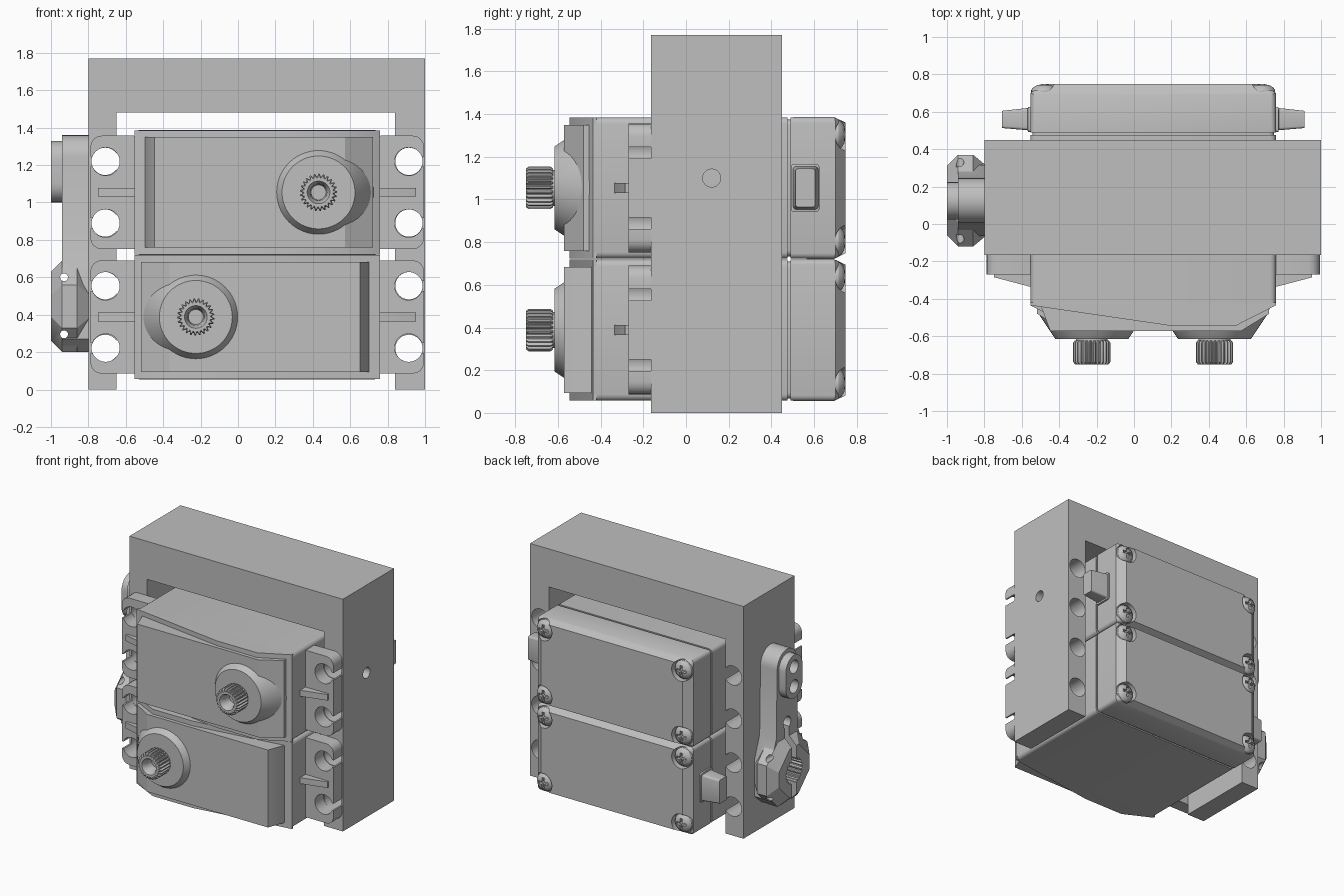
import bpy, bmesh, math
from mathutils import Matrix, Vector

if "Cube" in bpy.data.objects:
    bpy.data.objects.remove(bpy.data.objects["Cube"])

grey = bpy.data.materials.new("light grey")
grey.use_nodes = True
COLOUR = (0.52, 0.52, 0.52, 1)
grey.diffuse_color = COLOUR
grey.node_tree.nodes["Principled BSDF"].inputs["Base Color"].default_value = COLOUR

# Directions for extruding: maps (u, v, depth) to x, y, z
AXES = {"x": lambda u, v, d: (d, u, v),
        "y": lambda u, v, d: (u, d, v),
        "z": lambda u, v, d: (u, v, d)}


def finish(name, bm, place=None):
    bmesh.ops.recalc_face_normals(bm, faces=bm.faces)
    mesh = bpy.data.meshes.new(name)
    bm.to_mesh(mesh)
    bm.free()
    if place:
        mesh.transform(place)
    mesh.materials.append(grey)
    obj = bpy.data.objects.new(name, mesh)
    bpy.context.collection.objects.link(obj)
    return obj


def loft(name, axis, rings, place=None, bevel=0):
    """Skin equal outlines [(depth, points), ...]; bevel rounds the long edges."""
    bm = bmesh.new()
    loops = [[bm.verts.new(AXES[axis](u, v, d)) for u, v in pts] for d, pts in rings]
    n = len(loops[0])
    sides = []
    for a, b in zip(loops, loops[1:]):
        for i in range(n):
            j = (i + 1) % n
            bm.faces.new((a[i], a[j], b[j], b[i]))
            sides.append(bm.edges.get((a[i], b[i])))
    bm.faces.new(loops[0])
    bm.faces.new(loops[-1])
    if bevel:
        bmesh.ops.bevel(bm, geom=sides, offset=bevel, segments=4,
                        affect="EDGES", profile=0.5)
    return finish(name, bm, place)


def rect(u0, u1, v0, v1):
    return [(u0, v0), (u1, v0), (u1, v1), (u0, v1)]


def circle(u, v, r, n=40):
    return [(u + r * math.cos(2 * math.pi * i / n),
             v + r * math.sin(2 * math.pi * i / n)) for i in range(n)]


def slab(name, axis, pts, d0, d1, place=None, bevel=0):
    return loft(name, axis, [(d0, pts), (d1, pts)], place, bevel)


def turned(name, axis, u, v, profile, place=None, n=40):
    return loft(name, axis, [(d, circle(u, v, r, n)) for d, r in profile], place)


def cut(obj, cutters):
    """Subtract the cutters and remove them."""
    for c in cutters:
        mod = obj.modifiers.new("cut", "BOOLEAN")
        mod.operation, mod.solver, mod.object = "DIFFERENCE", "EXACT", c
        bpy.context.view_layer.objects.active = obj
        bpy.ops.object.modifier_apply(modifier=mod.name)
        bpy.data.objects.remove(c)
    return obj


# Bracket: an inverted U with bolt holes in both legs
bracket = slab("bracket", "y", [(-0.8, 0), (-0.65, 0), (-0.65, 1.48), (0.84, 1.48),
                                (0.84, 0), (1, 0), (1, 1.77), (-0.8, 1.77)], -0.165, 0.45)
holes = [slab("cutter", "y", circle(x, z, 0.073), -0.3, 0.6)
         for x in (-0.71, 0.914) for z in (0.22, 0.555, 0.89, 1.22)]
holes.append(slab("cutter", "x", circle(0.12, 1.1, 0.042), 0.8, 1.1))
cut(bracket, holes)


def servo(tag, z, turn):
    place = Matrix.Translation((0.1025, 0, z)) @ Matrix.Rotation(turn, 4, "Y")
    W, H = 0.656, 0.331

    # Case: middle section, recessed seam and chamfered rear lid
    slab(tag + "_case", "y", rect(-W, W, -H, H), -0.43, 0.475, place, 0.03)
    slab(tag + "_seam", "y", rect(-W + .01, W - .01, -H + .01, H - .01), 0.47, 0.5, place, 0.03)
    full = rect(-W, W, -H, H)
    inner = rect(-W + .06, W - .06, -H + .025, H - .025)
    lid = loft(tag + "_lid", "y", [(0.49, full), (0.70, full), (0.748, inner)], place, 0.025)
    corners = [(sx * 0.582, sz * 0.25) for sx in (-1, 1) for sz in (-1, 1)]
    cut(lid, [slab("cutter", "y", circle(x, v, 0.077), 0.70, 0.8, place) for x, v in corners])

    # Domed cross-head screws
    for x, v in corners:
        dome = [(0.69, 0.07), (0.715, 0.07), (0.73, 0.06), (0.742, 0.04), (0.747, 0.015)]
        screw = turned(tag + "_screw", "y", x, v, dome, place, 28)
        cut(screw, [slab("cutter", "y", rect(x - a, x + a, v - b, v + b), 0.722, 0.8, place)
                    for a, b in ((0.04, 0.01), (0.01, 0.04))])

    # Sloped front cap and the raised plate on it
    slab(tag + "_front_cap", "z", [(-W, -0.42), (-W, -0.435), (0.1, -0.545), (0.44, -0.545),
                                   (W, -0.435), (W, -0.42)], -H, H, place)
    slab(tag + "_front_plate", "z", [(-0.6, -0.42), (-0.6, -0.44), (-0.55, -0.572),
                                     (0.47, -0.572), (0.62, -0.48), (0.62, -0.42)],
         -0.295, 0.295, place)

    # Output boss and splined shaft with a countersunk bore
    turned(tag + "_boss", "y", 0.328, 0, [(-0.45, 0.295), (-0.48, 0.285), (-0.615, 0.195)],
           place, 64)
    turned(tag + "_shaft_neck", "y", 0.328, 0, [(-0.6, 0.085), (-0.64, 0.085)], place)

    def teeth(scale):
        return [(0.328 + r * math.cos(t), r * math.sin(t)) for i in range(100)
                for t in [2 * math.pi * i / 100]
                for r in [(0.1 if i % 4 < 2 else 0.086) * scale]]
    shaft = loft(tag + "_shaft", "y", [(-0.622, teeth(0.9)), (-0.635, teeth(1)),
                                       (-0.737, teeth(1)), (-0.75, teeth(0.9))], place)
    cut(shaft, [turned("cutter", "y", 0.328, 0, [(-0.76, 0.066), (-0.72, 0.045),
                                                 (-0.66, 0.04)], place)])

    # Mounting ears with open bolt slots, and a stiffening rib on each
    for s in (-1, 1):
        ear = slab(tag + "_ear", "y", rect(s * 0.6, s * 0.892, -0.303, 0.303),
                   -0.27, -0.165, place, 0.06)
        cutters = []
        for v in (-0.165, 0.165):
            cutters.append(slab("cutter", "y", circle(s * 0.81, v, 0.075), -0.4, 0, place))
            cutters.append(slab("cutter", "y", rect(s * 0.82, s * 0.95, v - 0.027, v + 0.027),
                                -0.4, 0, place))
        cut(ear, cutters)
        slab(tag + "_rib", "z", [(s * 0.64, -0.26), (s * 0.85, -0.26), (s * 0.85, -0.285),
                                 (s * 0.66, -0.335), (s * 0.64, -0.335)], -0.023, 0.023, place)

    # Cable outlet
    loft(tag + "_cable_outlet", "x", [(0.64, rect(0.493, 0.622, -0.112, 0.112)),
                                      (0.67, rect(0.493, 0.622, -0.112, 0.112)),
                                      (0.672, rect(0.503, 0.617, -0.1, 0.1)),
                                      (0.808, rect(0.513, 0.605, -0.09, 0.09))], place, 0.012)


servo("upper_servo", 1.054, 0)
servo("lower_servo", 0.388, math.pi)

# Clamp arm on the bracket's side: tapered arm, twin-hole pad, split hub
Y = 0.125
top = [(Y + 0.12 * math.cos(t), 1.24 + 0.12 * math.sin(t))
       for t in [math.pi * i / 16 for i in range(17)]]
hub_end = [(Y - 0.13, 0.72), (Y - 0.19, 0.56), (Y - 0.19, 0.27), (Y - 0.11, 0.2),
           (Y + 0.11, 0.2), (Y + 0.19, 0.27), (Y + 0.19, 0.56), (Y + 0.13, 0.72)]
arm = slab("horn_arm", "x", top + hub_end, -0.94, -0.8)
pad = [(Y + 0.1 * math.cos(t), 1.165 + (0.065 if i <= 12 else -0.065) + 0.1 * math.sin(t))
       for i in range(26)
       for t in [math.pi * (i if i <= 12 else i - 1) / 12]]
pad_obj = slab("horn_pad", "x", pad, -1.0, -0.93)
for part in (arm, pad_obj):
    cut(part, [slab("cutter", "x", circle(Y, z, 0.05), -1.1, -0.87) for z in (1.09, 1.24)])
cut(arm, [slab("cutter", "x", circle(Y, 0.8, 0.045), -1.1, -0.87)])


def octagon(c):
    lo, hi, b, t = Y - 0.245 + c, Y + 0.245 - c, 0.2 + c, 0.69 - c
    k = 0.13
    return [(lo + k, b), (hi - k, b), (hi, b + k), (hi, t - k),
            (hi - k, t), (lo + k, t), (lo, t - k), (lo, b + k)]


hub = loft("horn_hub", "x", [(-0.8, octagon(0.05)), (-0.86, octagon(0)),
                             (-0.94, octagon(0)), (-1.0, octagon(0.06))])
bore = [(Y + r * math.cos(t), 0.445 + r * math.sin(t)) for i in range(80)
        for t in [2 * math.pi * i / 80] for r in [0.1 if i % 4 < 2 else 0.088]]
for part in (arm, hub):
    cut(part, [slab("cutter", "x", bore, -1.1, -0.86),
               slab("cutter", "x", rect(Y - 0.025, Y + 0.025, 0.1, 0.78), -1.1, -0.88)]
        + [slab("cutter", "y", circle(-0.93, z, 0.021, 20), -0.3, 0.6) for z in (0.295, 0.6)])

# Smooth shading on rounded parts, with sharp edges kept
for obj in bpy.context.collection.objects:
    obj.select_set(obj.type == "MESH" and obj.data.materials[:1] == [grey])
bpy.context.view_layer.objects.active = bracket
bpy.ops.object.shade_smooth_by_angle(angle=math.radians(30))
